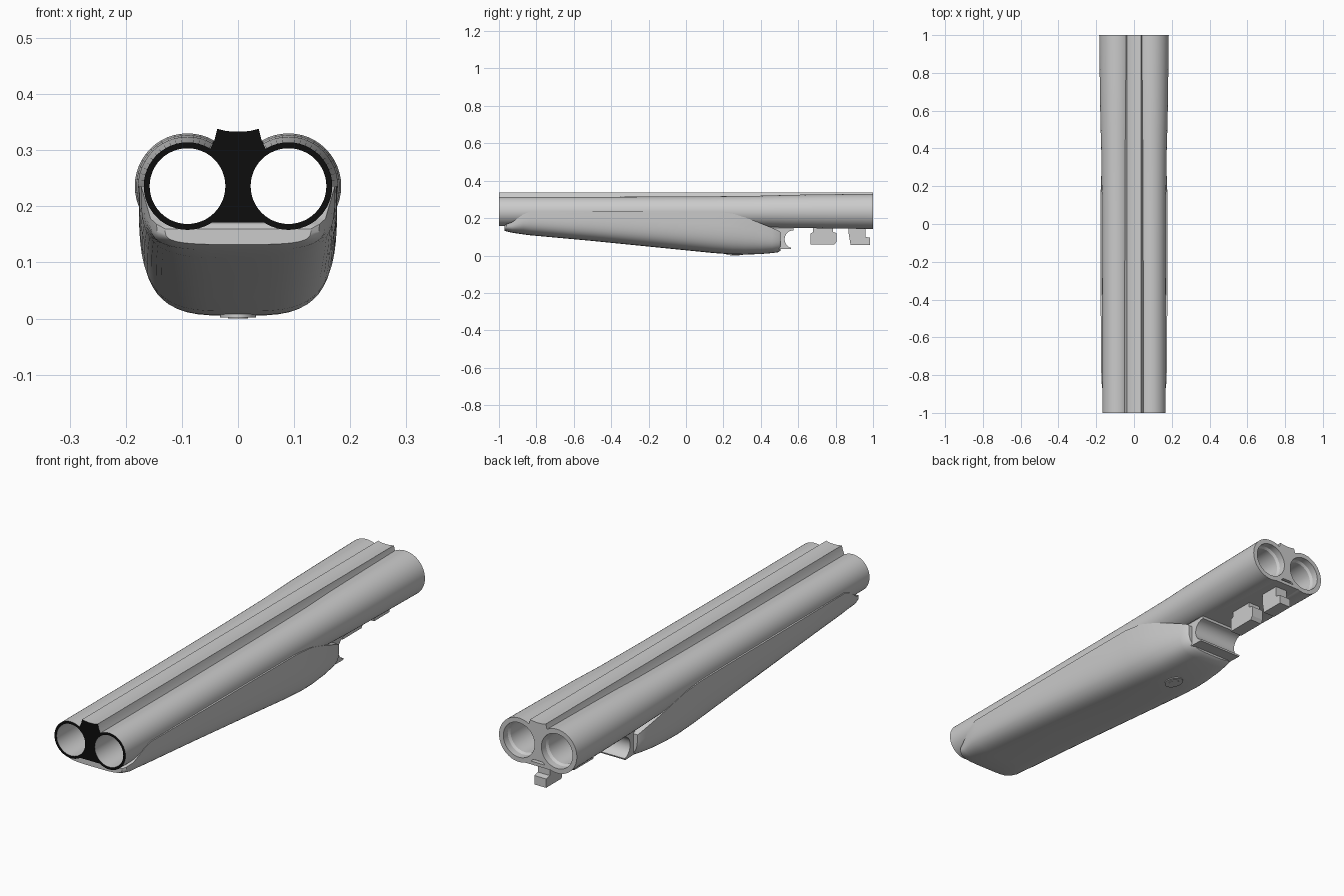
import bpy, bmesh, math
from mathutils import Vector

cube = bpy.data.objects.get("Cube")
if cube:
    bpy.data.objects.remove(cube, do_unlink=True)

BORE_X, BORE_Z = 0.09, 0.236


def material(name, value):
    m = bpy.data.materials.new(name)
    m.use_nodes = True
    color = (value, value, value, 1)
    m.diffuse_color = color
    bsdf = next(n for n in m.node_tree.nodes if n.type == 'BSDF_PRINCIPLED')
    bsdf.inputs["Base Color"].default_value = color
    return m


GREY = material("plain grey", 0.6)
BLACK = material("muzzle black", 0.004)


def finish(name, bm, smooth=False):
    bmesh.ops.recalc_face_normals(bm, faces=bm.faces)
    for f in bm.faces:
        # Only the faces on the muzzle plane are black
        front = f.calc_center_median().y < -0.995 and f.normal.y < -0.9
        f.material_index = 1 if front else 0
    mesh = bpy.data.meshes.new(name)
    bm.to_mesh(mesh)
    bm.free()
    mesh.materials.append(GREY)
    mesh.materials.append(BLACK)
    obj = bpy.data.objects.new(name, mesh)
    bpy.context.collection.objects.link(obj)
    if smooth:
        bpy.ops.object.select_all(action='DESELECT')
        obj.select_set(True)
        bpy.context.view_layer.objects.active = obj
        bpy.ops.object.shade_smooth_by_angle(angle=math.radians(32))
    return obj


def add_loft(bm, rings, wrap=False):
    """Skin a row of closed rings; cap the ends or join last to first."""
    rows = [[bm.verts.new(p) for p in ring] for ring in rings]
    pairs = list(zip(rows, rows[1:]))
    if wrap:
        pairs.append((rows[-1], rows[0]))
    else:
        bm.faces.new(rows[0])
        bm.faces.new(rows[-1])
    for a, b in pairs:
        for i in range(len(a)):
            j = (i + 1) % len(a)
            bm.faces.new((a[i], a[j], b[j], b[i]))


def loft(name, rings, wrap=False, smooth=True):
    bm = bmesh.new()
    add_loft(bm, rings, wrap)
    return finish(name, bm, smooth)


def circle(cx, y, r, n=48):
    return [Vector((cx + r * math.cos(i * math.tau / n), y,
                    BORE_Z + r * math.sin(i * math.tau / n))) for i in range(n)]


def prism_x(name, pts, half):
    """Extrude a (y, z) outline across x."""
    return loft(name, [[Vector((x, y, z)) for y, z in pts] for x in (-half, half)])


def prism_y(name, pts, y0, y1):
    """Extrude an (x, z) outline along y."""
    return loft(name, [[Vector((x, y, z)) for x, z in pts] for y in (y0, y1)])


# Hollow barrels with a stepped chamber mouth
barrel_profile = [(0.078, -1), (0.078, -0.4), (0.08, 0.1), (0.083, 0.38),
                  (0.088, 0.55), (0.091, 0.75), (0.094, 1),
                  (0.074, 1), (0.074, 0.97), (0.0675, 0.96), (0.0675, -1)]
for side, x in (("left", BORE_X), ("right", -BORE_X)):
    loft(side + "_barrel", [circle(x, y, r) for r, y in barrel_profile], wrap=True)

# Sighting rib and the web that joins the barrels
half = [(0.0, 0.333), (0.02, 0.334), (0.037, 0.338), (0.042, 0.318), (0.05, 0.301)]
for i in range(13):
    a = math.radians(120 + i * 10)
    half.append((BORE_X + 0.075 * math.cos(a), BORE_Z + 0.075 * math.sin(a)))
mirror = [(-x, z) for x, z in reversed(half[1:])]
prism_y("rib_and_web", half + mirror, -1, 1)

# Flat underside of the breech
prism_y("breech_flat", [(-0.11, 0.147), (0.11, 0.147), (0.09, 0.161), (-0.09, 0.161)],
        0.42, 1)

# Fore-end stations: y, bottom, top, half width
stations = [(-0.97, 0.132, 0.16, 0.13), (-0.96, 0.129, 0.168, 0.145),
            (-0.93, 0.122, 0.178, 0.156), (-0.87, 0.113, 0.22, 0.168),
            (-0.83, 0.108, 0.236, 0.173), (-0.5, 0.078, 0.236, 0.176),
            (-0.1, 0.038, 0.236, 0.177), (0.15, 0.013, 0.235, 0.177),
            (0.25, 0.006, 0.224, 0.174), (0.32, 0.005, 0.202, 0.166),
            (0.4, 0.008, 0.172, 0.153), (0.46, 0.013, 0.148, 0.14),
            (0.495, 0.018, 0.133, 0.131), (0.505, 0.026, 0.126, 0.124)]


def section(y, bottom, top, width, p=0.55, n=28):
    pts = []
    for i in range(n + 1):
        a = math.pi * i / n
        c, s = math.cos(a), max(math.sin(a), 0.0)
        pts.append(Vector((math.copysign(width * abs(c) ** p, c), y,
                           top - (top - bottom) * s ** p)))
    return pts


fore_end = loft("fore_end", [section(*s) for s in stations])

# Hidden cutter that keeps the bores clear
bm = bmesh.new()
for x in (-BORE_X, BORE_X):
    add_loft(bm, [circle(x, -1.1, 0.073), circle(x, 1.1, 0.073)])
cutter = finish("bore_cutter", bm)
cutter.hide_render = True
cutter.hide_viewport = True
cut = fore_end.modifiers.new("bores", 'BOOLEAN')
cut.operation = 'DIFFERENCE'
cut.solver = 'EXACT'
cut.object = cutter

# Hinge iron with a concave knuckle
arc = [(0.575 + 0.048 * math.cos(math.radians(a)), 0.087 + 0.048 * math.sin(math.radians(a)))
       for a in range(90, 256, 15)]
prism_x("hinge_iron", [(0.42, 0.1), (0.42, 0.152), (0.575, 0.152)] + arc
        + [(0.56, 0.034), (0.49, 0.036), (0.49, 0.1)], 0.105)

# Locking lugs below the breech
prism_x("front_lug", [(0.68, 0.15), (0.68, 0.125), (0.665, 0.118), (0.665, 0.06),
                      (0.795, 0.06), (0.805, 0.075), (0.805, 0.12),
                      (0.785, 0.125), (0.785, 0.15)], 0.028)
prism_x("rear_lug", [(0.87, 0.15), (0.87, 0.115), (0.88, 0.057), (0.985, 0.057),
                     (0.985, 0.095), (0.96, 0.1), (0.96, 0.15)], 0.028)

# Oval screw plate under the fore-end, with a raised centre
for name, sx, z0 in (("screw_plate", 0.032, 0.002), ("screw_head", 0.018, 0.0)):
    rings = [[Vector((sx * math.cos(i * math.tau / 32),
                      0.26 + 1.4 * sx * math.sin(i * math.tau / 32), z))
              for i in range(32)] for z in (z0, 0.012)]
    loft(name, rings)
